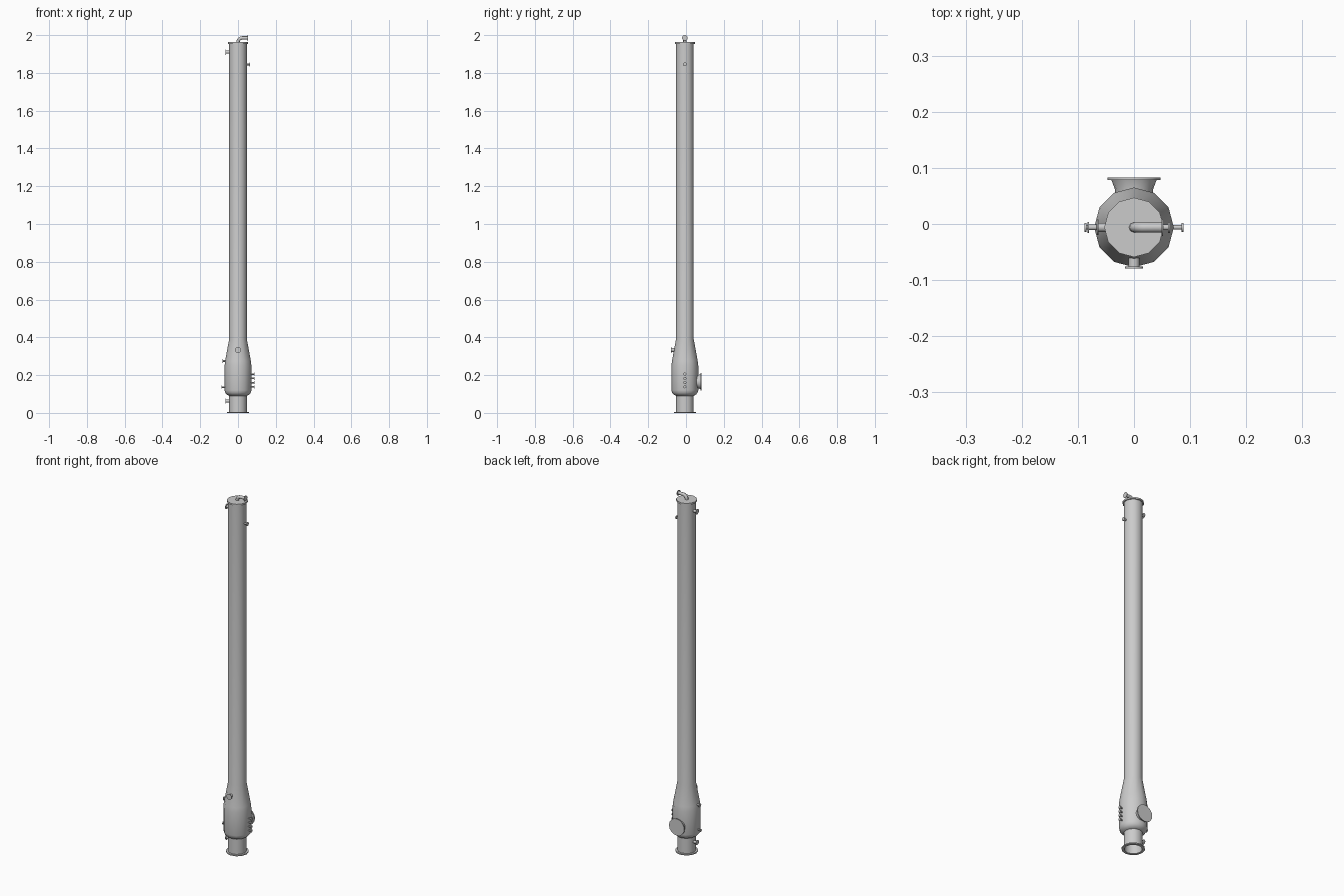
import bpy, bmesh, math
from mathutils import Vector

if "Cube" in bpy.data.objects:
    bpy.data.objects.remove(bpy.data.objects["Cube"])

AXIS_Y = -0.006   # vessel axis, offset by the manway at the back


def finish(obj, angle=35):
    bpy.ops.object.select_all(action='DESELECT')
    obj.select_set(True)
    bpy.context.view_layer.objects.active = obj
    bpy.ops.object.shade_smooth_by_angle(angle=math.radians(angle))
    return obj


def lathe(name, profile, origin, direction=(0, 0, 1), sides=12, closed=False):
    """Revolve (radius, distance) points about an axis; radius 0 makes a pole."""
    bm = bmesh.new()
    rot = Vector((0, 0, 1)).rotation_difference(Vector(direction)).to_matrix()
    rings = []
    for r, d in profile:
        count = sides if r > 0 else 1
        rings.append([bm.verts.new(rot @ Vector((
            r * math.cos(2 * math.pi * i / sides),
            r * math.sin(2 * math.pi * i / sides), d)) + Vector(origin))
            for i in range(count)])
    pairs = list(zip(rings, rings[1:]))
    if closed:
        pairs.append((rings[-1], rings[0]))
    for a, b in pairs:
        for i in range(sides):
            j = (i + 1) % sides
            quad = [a[i % len(a)], a[j % len(a)], b[j % len(b)], b[i % len(b)]]
            bm.faces.new(list(dict.fromkeys(quad)))
    bmesh.ops.recalc_face_normals(bm, faces=bm.faces)
    mesh = bpy.data.meshes.new(name)
    bm.to_mesh(mesh)
    bm.free()
    obj = bpy.data.objects.new(name, mesh)
    bpy.context.collection.objects.link(obj)
    return finish(obj)


def nozzle(name, z, direction, start, end, pipe, flange, thick=0.003, sides=12):
    """Pipe stub with a blind flange, reaching out from the vessel axis."""
    lathe(name, [(0, start), (pipe, start), (pipe, end - thick),
                 (flange, end - thick), (flange, end), (0, end)],
          (0, AXIS_Y, z), direction, sides)


# Open support skirt with its base ring
lathe("skirt", [(0.058, 0), (0.058, 0.006), (0.047, 0.006), (0.047, 0.1),
                (0.044, 0.1), (0.044, 0)], (0, AXIS_Y, 0), closed=True)

# Vessel shell: dished bottom, wide sump, cone, tall column, lid flange
lathe("column_shell", [
    (0, 0.088), (0.047, 0.09), (0.059, 0.097), (0.067, 0.106), (0.071, 0.12),
    (0.071, 0.25), (0.068, 0.275), (0.047, 0.39), (0.047, 1.954),
    (0.053, 1.954), (0.053, 1.963), (0, 1.963)], (0, AXIS_Y, 0))

# Side nozzles
LEFT, RIGHT = (-1, 0, 0), (1, 0, 0)
nozzle("upper_left_nozzle", 1.91, LEFT, 0.04, 0.066, 0.008, 0.014)
nozzle("upper_right_nozzle", 1.845, RIGHT, 0.04, 0.064, 0.005, 0.010)
nozzle("cone_left_nozzle", 0.275, LEFT, 0.06, 0.083, 0.005, 0.010)
nozzle("sump_left_nozzle", 0.137, LEFT, 0.06, 0.088, 0.004, 0.008)
nozzle("skirt_left_nozzle", 0.063, LEFT, 0.044, 0.066, 0.008, 0.014)
for i in range(4):
    nozzle(f"gauge_nozzle_{i + 1}", 0.138 + 0.0225 * i, RIGHT,
           0.06, 0.088, 0.004, 0.008)

# Front nozzle on the cone
nozzle("front_nozzle", 0.333, (0, -1, 0), 0.045, 0.073, 0.010, 0.016)

# Flared manway with a round cover at the back
lathe("manway", [(0, 0.05), (0.034, 0.05), (0.034, 0.068), (0.040, 0.084),
                 (0.047, 0.084), (0.047, 0.089), (0, 0.089)],
      (0, AXIS_Y, 0.165), (0, 1, 0), 16)

# Bent outlet pipe on the lid
curve = bpy.data.curves.new("outlet_pipe", 'CURVE')
curve.dimensions = '3D'
curve.bevel_depth = 0.009
curve.bevel_resolution = 2
curve.use_fill_caps = True
path = [(0, 1.958)]
path += [(0.022 - 0.022 * math.cos(a), 1.963 + 0.022 * math.sin(a))
         for a in [math.radians(18 * k) for k in range(6)]]
path.append((0.050, 1.985))
spline = curve.splines.new('POLY')
spline.points.add(len(path) - 1)
for p, (x, z) in zip(spline.points, path):
    p.co = (x, AXIS_Y, z, 1)
pipe = bpy.data.objects.new("outlet_pipe", curve)
bpy.context.collection.objects.link(pipe)
bpy.ops.object.select_all(action='DESELECT')
pipe.select_set(True)
bpy.context.view_layer.objects.active = pipe
bpy.ops.object.convert(target='MESH')
finish(bpy.context.view_layer.objects.active, 50)
nozzle("outlet_flange", 1.985, RIGHT, 0.045, 0.052, 0.009, 0.015)
